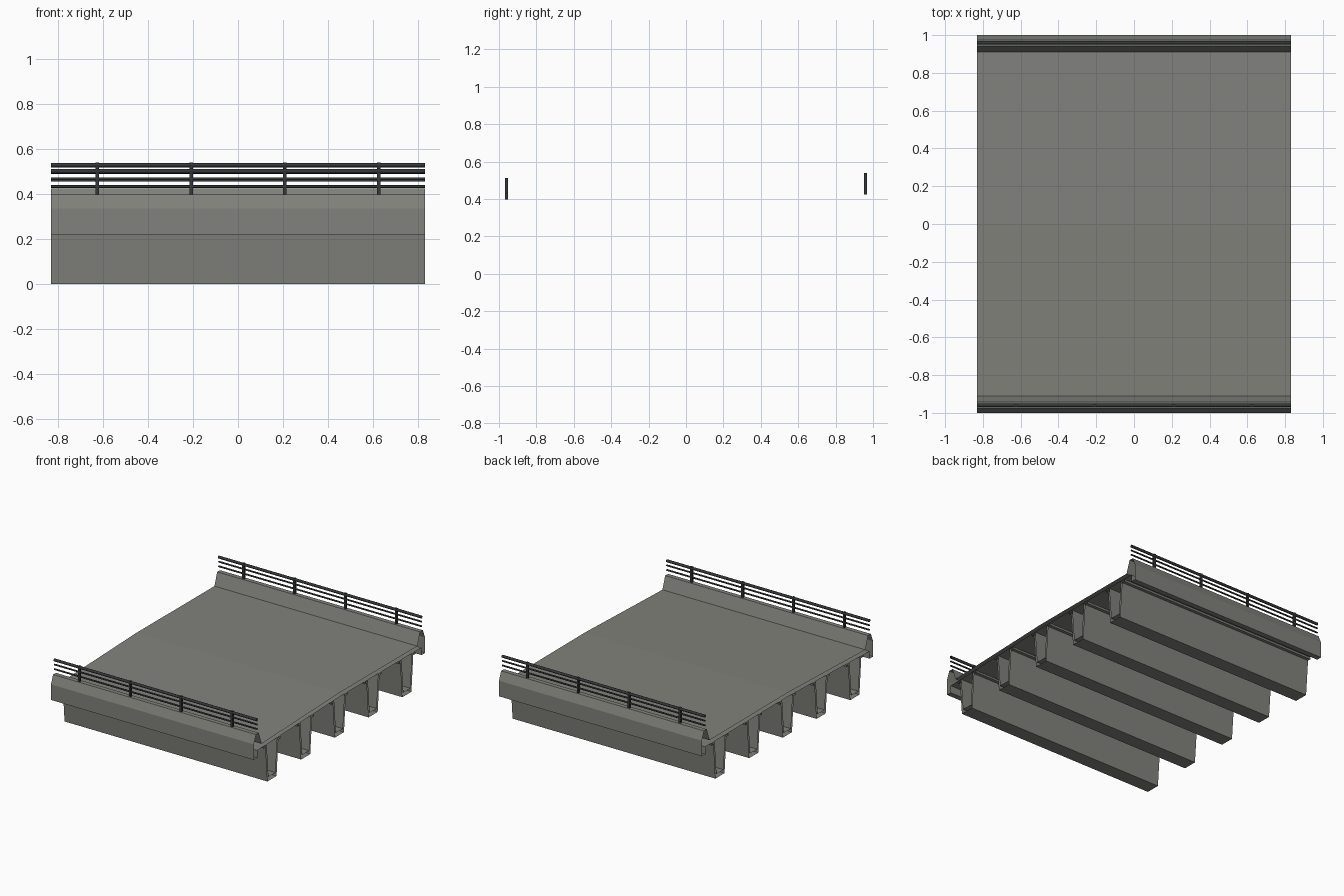
import bpy, bmesh, math

if "Cube" in bpy.data.objects:
    bpy.data.objects.remove(bpy.data.objects["Cube"])

L = 0.83          # half length of the span
RISE = 0.027      # far side sits higher than the near side
CROWN = 0.03

dark = bpy.data.materials.new("dark_metal")
dark.diffuse_color = (0.035, 0.037, 0.04, 1)
dark.use_nodes = True
dark.node_tree.nodes["Principled BSDF"].inputs["Base Color"].default_value = dark.diffuse_color
stone = bpy.data.materials.new("concrete")
stone.diffuse_color = (0.22, 0.22, 0.2, 1)
stone.use_nodes = True
stone.node_tree.nodes["Principled BSDF"].inputs["Base Color"].default_value = stone.diffuse_color


def lift(y):
    """Cross slope of the road surface."""
    return CROWN * (y + 1) if y < 0 else CROWN + (RISE - CROWN) * y


def finish(bm, name, mat, smooth=False):
    bmesh.ops.recalc_face_normals(bm, faces=bm.faces[:])
    for f in bm.faces:
        f.smooth = smooth
    me = bpy.data.meshes.new(name)
    bm.to_mesh(me)
    bm.free()
    me.materials.append(mat)
    ob = bpy.data.objects.new(name, me)
    bpy.context.collection.objects.link(ob)
    return ob


def extrude_profile(name, pts, mat, smooth=False):
    """Closed (y, z) profile swept along x, ends left open."""
    bm = bmesh.new()
    rows = [[bm.verts.new((x, y, z)) for y, z in pts] for x in (-L, L)]
    n = len(pts)
    for i in range(n):
        j = (i + 1) % n
        bm.faces.new((rows[0][i], rows[0][j], rows[1][j], rows[1][i]))
    return finish(bm, name, mat, smooth)


# deck slab with the two edge barriers in one section
edge = [(0.96, 0.275), (0.96, 0.22), (1.0, 0.22), (1.0, 0.335), (0.975, 0.398),
        (0.942, 0.398), (0.917, 0.325), (0.91, 0.305)]
near = [(-y, z) for y, z in edge]
far = [(y, z + RISE) for y, z in reversed(edge)]
deck = near + [(0, 0.305 + CROWN)] + far + [(0, 0.275 + CROWN)]
extrude_profile("deck_and_barriers", deck, stone)

# trough beams with top flanges under the deck
half = [(0.053, 0.0), (0.074, 0.262), (0.098, 0.262), (0.098, 0.277),
        (0.062, 0.277), (0.041, 0.03)]
low = lift(-0.788)
for k in range(5):
    yc = (k - 2) * 0.394
    dz = lift(yc) - low
    pts = [(yc + y, z + dz) for y, z in half]
    pts += [(yc - y, z + dz) for y, z in reversed(half)]
    extrude_profile(f"beam_{k + 1}", pts, stone)

# railings: three tubes on four posts, on each side
for side, yc, dz in (("near", -0.96, 0), ("far", 0.96, RISE)):
    for i, (z, r) in enumerate(((0.433, 0.006), (0.467, 0.006), (0.501, 0.010))):
        ring = [(yc + r * math.cos(a * math.tau / 12), z + dz + r * math.sin(a * math.tau / 12))
                for a in range(12)]
        extrude_profile(f"{side}_rail_{i + 1}", ring, dark, True)
    for i, x in enumerate((-0.624, -0.208, 0.208, 0.624)):
        bm = bmesh.new()
        bmesh.ops.create_cube(bm, size=1)
        bmesh.ops.scale(bm, vec=(0.016, 0.016, 0.114), verts=bm.verts[:])
        bmesh.ops.translate(bm, vec=(x, yc, 0.455 + dz), verts=bm.verts[:])
        finish(bm, f"{side}_post_{i + 1}", dark)
